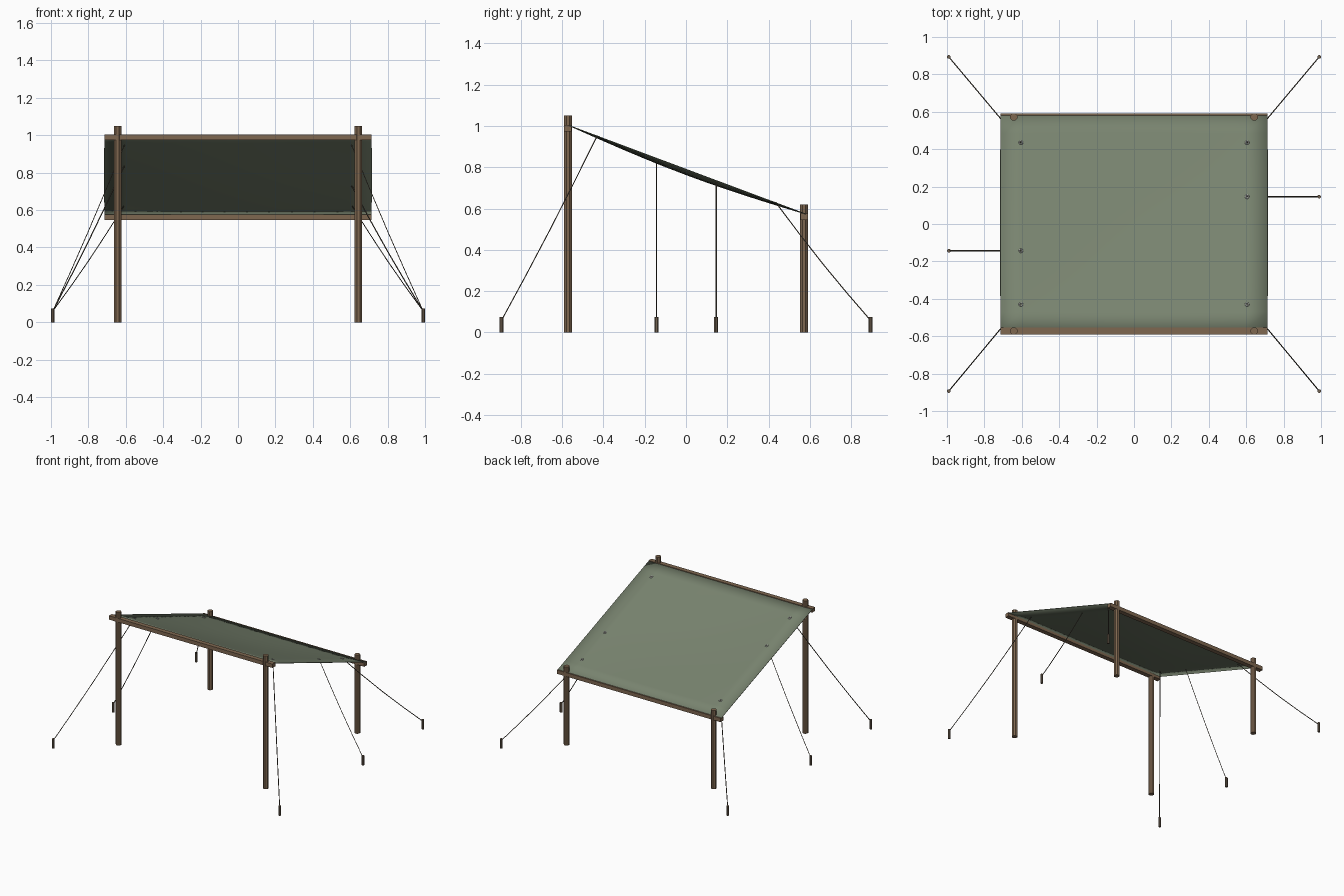
import bpy, bmesh, math
from mathutils import Vector

if "Cube" in bpy.data.objects:
    bpy.data.objects.remove(bpy.data.objects["Cube"])


def mat(name, rgb):
    m = bpy.data.materials.new(name)
    m.diffuse_color = (*rgb, 1)
    m.use_nodes = True
    m.node_tree.nodes["Principled BSDF"].inputs["Base Color"].default_value = m.diffuse_color
    return m


WOOD = mat("brown wood", (0.21, 0.135, 0.08))
CANVAS = mat("sage canvas", (0.19, 0.23, 0.16))
ROPE = mat("dark rope", (0.12, 0.10, 0.075))
STAKE = mat("stake wood", (0.17, 0.125, 0.085))
METAL = mat("grey metal", (0.5, 0.5, 0.48))

FY, BY = -0.572, 0.572          # front and back post rows
SAG = 0.026


def tarp_z(x, y):
    t = (y + 0.565) / 1.145
    line = 1.004 + (0.576 - 1.004) * t
    return line - SAG * math.sin(math.pi * min(max(t, 0), 1)) * math.cos(math.pi * x / 1.43)


def finish(ob, name, material):
    ob.name = name
    ob.data.materials.append(material)
    return ob


def cylinder(name, x, y, h, r, sides, material):
    bpy.ops.mesh.primitive_cylinder_add(vertices=sides, radius=r, depth=h, location=(x, y, h / 2))
    ob = finish(bpy.context.object, name, material)
    ob.rotation_euler.z = math.pi / sides
    return ob


# posts
for side, sx in (("left", -1), ("right", 1)):
    cylinder(f"front_post_{side}", sx * 0.643, FY, 1.05, 0.021, 8, WOOD)
    cylinder(f"back_post_{side}", sx * 0.643, BY, 0.62, 0.021, 8, WOOD)

# cross beams
for name, y, z in (("front_beam", FY, 0.989), ("back_beam", BY, 0.561)):
    bpy.ops.mesh.primitive_cube_add(size=1, location=(0, y, z))
    finish(bpy.context.object, name, WOOD).scale = (1.43, 0.036, 0.03)

# sagging canvas sheet
bm = bmesh.new()
bmesh.ops.create_grid(bm, x_segments=12, y_segments=12, size=0.5)
for v in bm.verts:
    x, y = v.co.x * 1.43, -0.565 + (v.co.y + 0.5) * 1.145
    v.co = (x, y, tarp_z(x, y))
me = bpy.data.meshes.new("canopy")
bm.to_mesh(me)
bm.free()
canopy = bpy.data.objects.new("canopy", me)
bpy.context.collection.objects.link(canopy)
finish(canopy, "canopy", CANVAS)
solid = canopy.modifiers.new("thickness", "SOLIDIFY")
solid.thickness = 0.004
for p in me.polygons:
    p.use_smooth = True
bpy.context.view_layer.objects.active = canopy
canopy.select_set(True)
bpy.ops.object.shade_smooth_by_angle(angle=math.radians(30))

# grommets, guy ropes and stakes
lines = [(sx, gy, ey) for sx in (-1, 1) for gy, ey in ((-0.43, -0.893), (0.435, 0.893))]
lines += [(-1, -0.143, -0.143), (1, 0.146, 0.146)]
for i, (sx, gy, ey) in enumerate(lines, 1):
    gx, ex = sx * 0.605, sx * 0.99
    gz = tarp_z(gx, gy)
    slope = math.atan2(0.576 - 1.004, 1.145)
    bpy.ops.mesh.primitive_torus_add(major_segments=10, minor_segments=6, major_radius=0.009,
                                     minor_radius=0.0035, location=(gx, gy, gz),
                                     rotation=(slope, 0, 0))
    finish(bpy.context.object, f"grommet_{i}", METAL)
    cylinder(f"stake_{i}", ex, ey, 0.075, 0.01, 8, STAKE)

    a, b = Vector((gx, gy, gz + 0.002)), Vector((ex, ey, 0.06))
    cu = bpy.data.curves.new(f"guy_rope_{i}", "CURVE")
    cu.dimensions = "3D"
    cu.bevel_depth = 0.003
    cu.bevel_resolution = 0
    cu.use_fill_caps = True
    sp = cu.splines.new("POLY")
    sp.points.add(4)
    for k, pt in enumerate(sp.points):
        t = k / 4
        c = a.lerp(b, t)
        pt.co = (c.x, c.y, c.z - 0.014 * math.sin(math.pi * t), 1)
    rope = bpy.data.objects.new(f"guy_rope_{i}", cu)
    bpy.context.collection.objects.link(rope)
    finish(rope, f"guy_rope_{i}", ROPE)
